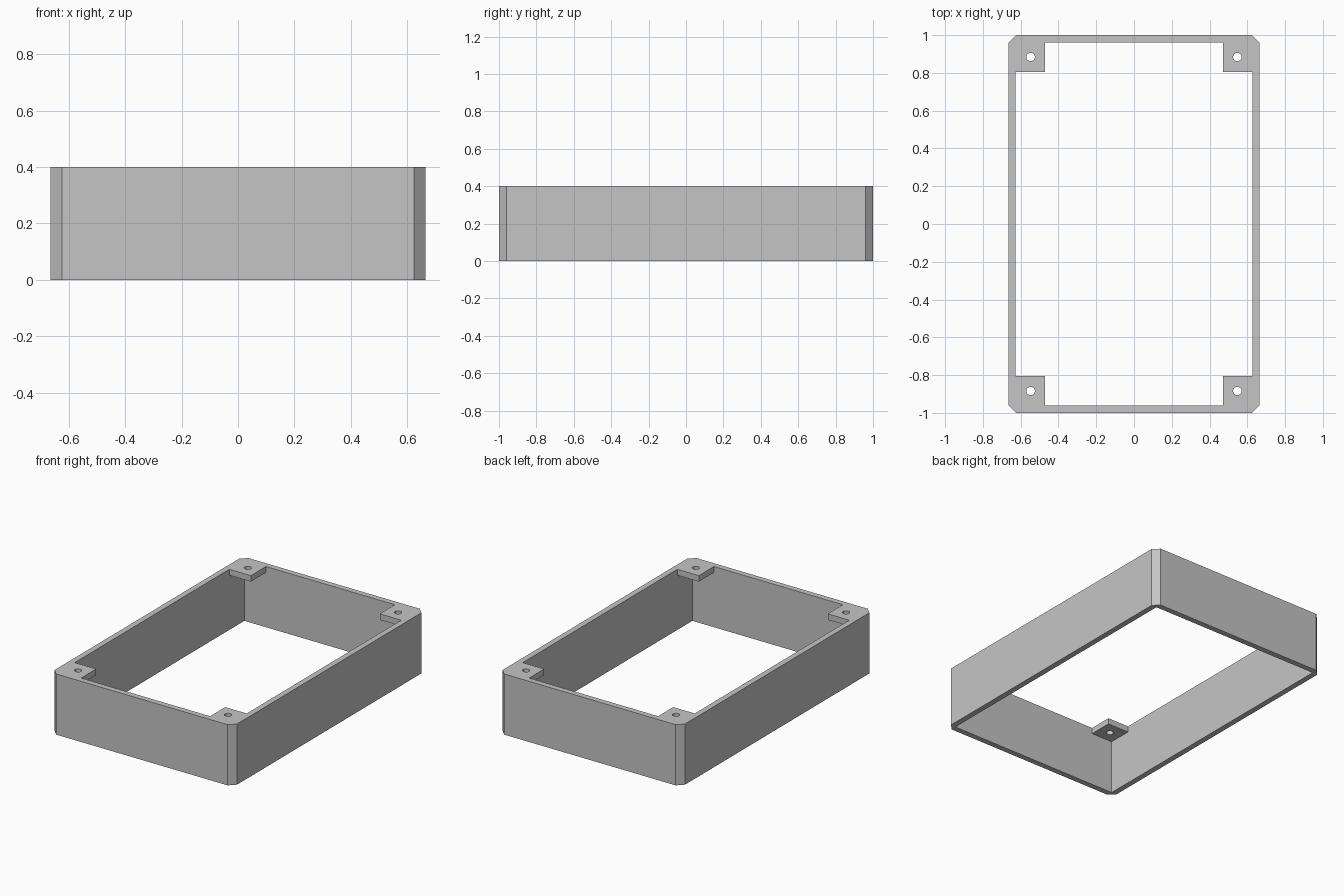
import bpy
import bmesh
from math import cos, sin, tau

cube = bpy.data.objects.get("Cube")
if cube:
    bpy.data.objects.remove(cube, do_unlink=True)

HX, HY, HEIGHT = 0.665, 1.0, 0.4      # outer half sizes and height
WALL, CHAMFER = 0.038, 0.04
IX, IY = HX - WALL, HY - WALL         # inner half sizes
TAB_X, TAB_Y, TAB_T = 0.47, 0.805, 0.04
HOLE_X, HOLE_Y, HOLE_R = 0.547, 0.884, 0.022

grey = bpy.data.materials.new("light grey")
grey.use_nodes = True
colour = (0.56, 0.56, 0.56, 1)
grey.diffuse_color = colour
grey.node_tree.nodes["Principled BSDF"].inputs["Base Color"].default_value = colour


def prism(name, outline, z0, z1):
    """Extrude a counter-clockwise outline from z0 to z1."""
    bm = bmesh.new()
    base = bm.faces.new([bm.verts.new((x, y, z0)) for x, y in outline])
    top = bmesh.ops.extrude_face_region(bm, geom=[base])["geom"]
    for v in top:
        if isinstance(v, bmesh.types.BMVert):
            v.co.z = z1
    bmesh.ops.recalc_face_normals(bm, faces=bm.faces)
    mesh = bpy.data.meshes.new(name)
    bm.to_mesh(mesh)
    bm.free()
    mesh.materials.append(grey)
    obj = bpy.data.objects.new(name, mesh)
    bpy.context.collection.objects.link(obj)
    return obj


def notched(x, y, nx, ny):
    """Outline of a rectangle whose corners step in to (nx, ny)."""
    quarter = [(x, ny), (nx, ny), (nx, y)]
    right = quarter + [(-a, b) for a, b in reversed(quarter)]
    return right + [(-a, -b) for a, b in right]


def cut(target, cutter):
    """Subtract the cutter, then discard it."""
    cutter.hide_render = True
    mod = target.modifiers.new("cut", "BOOLEAN")
    mod.operation = "DIFFERENCE"
    mod.solver = "EXACT"
    mod.object = cutter
    bpy.context.view_layer.objects.active = target
    bpy.ops.object.modifier_apply(modifier=mod.name)
    bpy.data.objects.remove(cutter, do_unlink=True)


# Outer block with chamfered vertical corners
cx, cy = HX - CHAMFER, HY - CHAMFER
frame = prism("enclosure_frame",
              [(HX, -cy), (HX, cy), (cx, HY), (-cx, HY),
               (-HX, cy), (-HX, -cy), (-cx, -HY), (cx, -HY)], 0, HEIGHT)

# Open interior below the corner tabs
cut(frame, prism("cavity", [(-IX, -IY), (IX, -IY), (IX, IY), (-IX, IY)],
                 -0.1, HEIGHT - TAB_T))

# Top opening, leaving a square mounting tab in each corner
cut(frame, prism("opening", notched(IX, IY, TAB_X, TAB_Y), 0.2, HEIGHT + 0.1))

# Screw holes through the tabs
for sx in (-1, 1):
    for sy in (-1, 1):
        circle = [(sx * HOLE_X + HOLE_R * cos(tau * i / 32),
                   sy * HOLE_Y + HOLE_R * sin(tau * i / 32)) for i in range(32)]
        cut(frame, prism("screw_hole", circle, 0.3, HEIGHT + 0.1))

# Smooth hole walls, sharp edges everywhere else
bpy.ops.object.select_all(action="DESELECT")
frame.select_set(True)
bpy.context.view_layer.objects.active = frame
bpy.ops.object.shade_smooth_by_angle()
